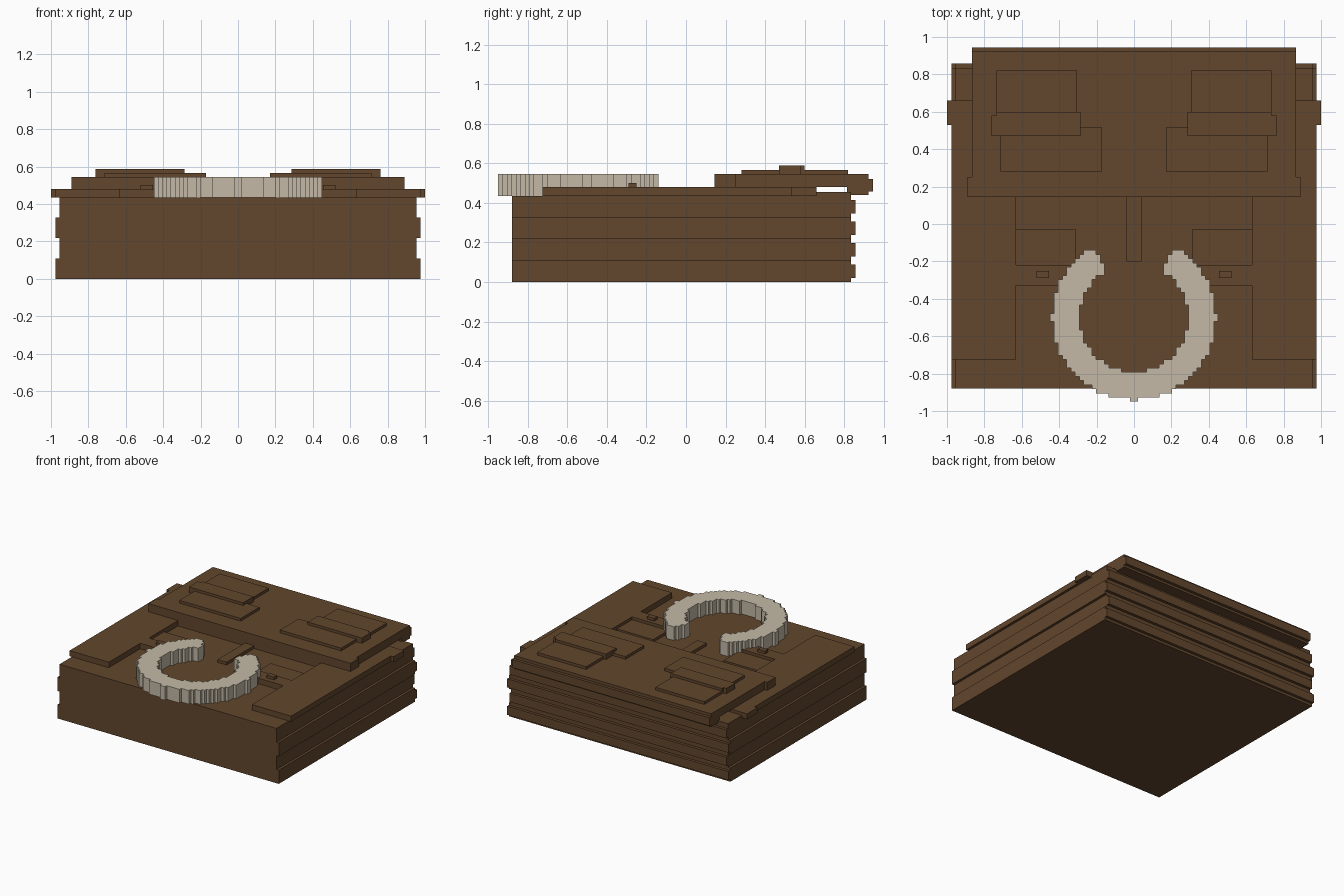
import bpy, bmesh, math

if "Cube" in bpy.data.objects:
    bpy.data.objects.remove(bpy.data.objects["Cube"])

def material(name, rgb):
    m = bpy.data.materials.new(name)
    m.diffuse_color = (*rgb, 1)
    m.use_nodes = True
    m.node_tree.nodes["Principled BSDF"].inputs["Base Color"].default_value = m.diffuse_color
    return m

WOOD = material("dark brown wood", (0.122, 0.061, 0.026))
BONE = material("pale bone", (0.552, 0.485, 0.381))

def finish(name, bm, mat):
    bmesh.ops.recalc_face_normals(bm, faces=bm.faces)
    mesh = bpy.data.meshes.new(name)
    bm.to_mesh(mesh)
    bm.free()
    mesh.materials.append(mat)
    ob = bpy.data.objects.new(name, mesh)
    bpy.context.collection.objects.link(ob)
    return ob

def box(name, x, y, z, mirror=False):
    """Box from (min, max) ranges, optionally repeated across x = 0."""
    bm = bmesh.new()
    for s in ((1, -1) if mirror else (1,)):
        verts = bmesh.ops.create_cube(bm, size=1)["verts"]
        for v in verts:
            v.co = (s * (x[0] if v.co.x < 0 else x[1]),
                    y[0] if v.co.y < 0 else y[1],
                    z[0] if v.co.z < 0 else z[1])
    return finish(name, bm, WOOD)

# Stacked body layers, alternately wide and narrow, each with a rear ridge
H = 0.109
for i in range(4):
    w = 0.975 if i % 2 == 0 else 0.955
    z = i * H
    box(f"body_layer_{i + 1}", (-w, w), (-0.88, 0.835), (z, z + H))
    box(f"rear_ridge_{i + 1}", (-w, w), (0.835, 0.857), (z + 0.02, z + 0.088))
T = 4 * H

# Deck: side rails, cross beam, inner fill and rear ledge
box("side_rail", (0.63, 0.975), (-0.725, 0.53), (T, 0.48), True)
box("cross_beam", (-1, 1), (0.53, 0.66), (T, 0.48))
box("under_slab_fill", (-0.63, 0.63), (0.145, 0.53), (T, 0.48))
box("rear_ledge", (-0.955, 0.955), (0.66, 0.835), (T, 0.456))

# Latch parts between the rails
box("latch_plate", (0.31, 0.63), (-0.33, -0.03), (T, 0.457), True)
box("latch_arm", (0.31, 0.63), (-0.33, -0.22), (0.457, 0.48), True)
box("latch_peg", (0.455, 0.52), (-0.29, -0.25), (0.48, 0.502), True)
box("centre_tongue", (-0.04, 0.04), (-0.2, 0.145), (T, 0.459))

# Raised rear slab with wide front lip and stepped back edge
box("top_slab", (-0.867, 0.867), (0.145, 0.922), (0.48, 0.545))
box("slab_front_wing", (0.867, 0.89), (0.145, 0.25), (0.48, 0.545), True)
box("slab_back_drop", (-0.867, 0.867), (0.815, 0.922), (0.44, 0.48))
box("slab_back_lip", (-0.867, 0.867), (0.922, 0.945), (0.458, 0.522))

# Thin overlapping plates on the slab
box("front_plate", (0.172, 0.713), (0.28, 0.515), (0.545, 0.567), True)
box("rear_plate", (0.305, 0.735), (0.58, 0.82), (0.545, 0.567), True)
box("middle_plate", (0.285, 0.735), (0.47, 0.6), (0.545, 0.588), True)
box("middle_plate_end", (0.735, 0.762), (0.47, 0.58), (0.545, 0.588), True)

# Open ring with a stepped outline: grid cells kept by radius, then extruded
CELL, CY, R_IN, R_OUT = 0.0225, -0.5, 0.289, 0.439
bm = bmesh.new()
corners = {}

def corner(i, j):
    if (i, j) not in corners:
        corners[i, j] = bm.verts.new((i * CELL, CY + j * CELL, T))
    return corners[i, j]

for i in range(-20, 20):
    for j in range(-20, 20):
        x, y = (i + 0.5) * CELL, (j + 0.5) * CELL
        gap = y > 0.2 and abs(x) < 0.15 + 0.6 * (y - 0.26)
        if R_IN < math.hypot(x, y) < R_OUT and not gap:
            bm.faces.new((corner(i, j), corner(i + 1, j),
                          corner(i + 1, j + 1), corner(i, j + 1)))
top = bmesh.ops.extrude_face_region(bm, geom=bm.faces[:])["geom"]
for v in top:
    if isinstance(v, bmesh.types.BMVert):
        v.co.z = 0.545
bmesh.ops.recalc_face_normals(bm, faces=bm.faces)
bmesh.ops.dissolve_limit(bm, angle_limit=0.01, verts=bm.verts, edges=bm.edges)
finish("open_ring", bm, BONE)
